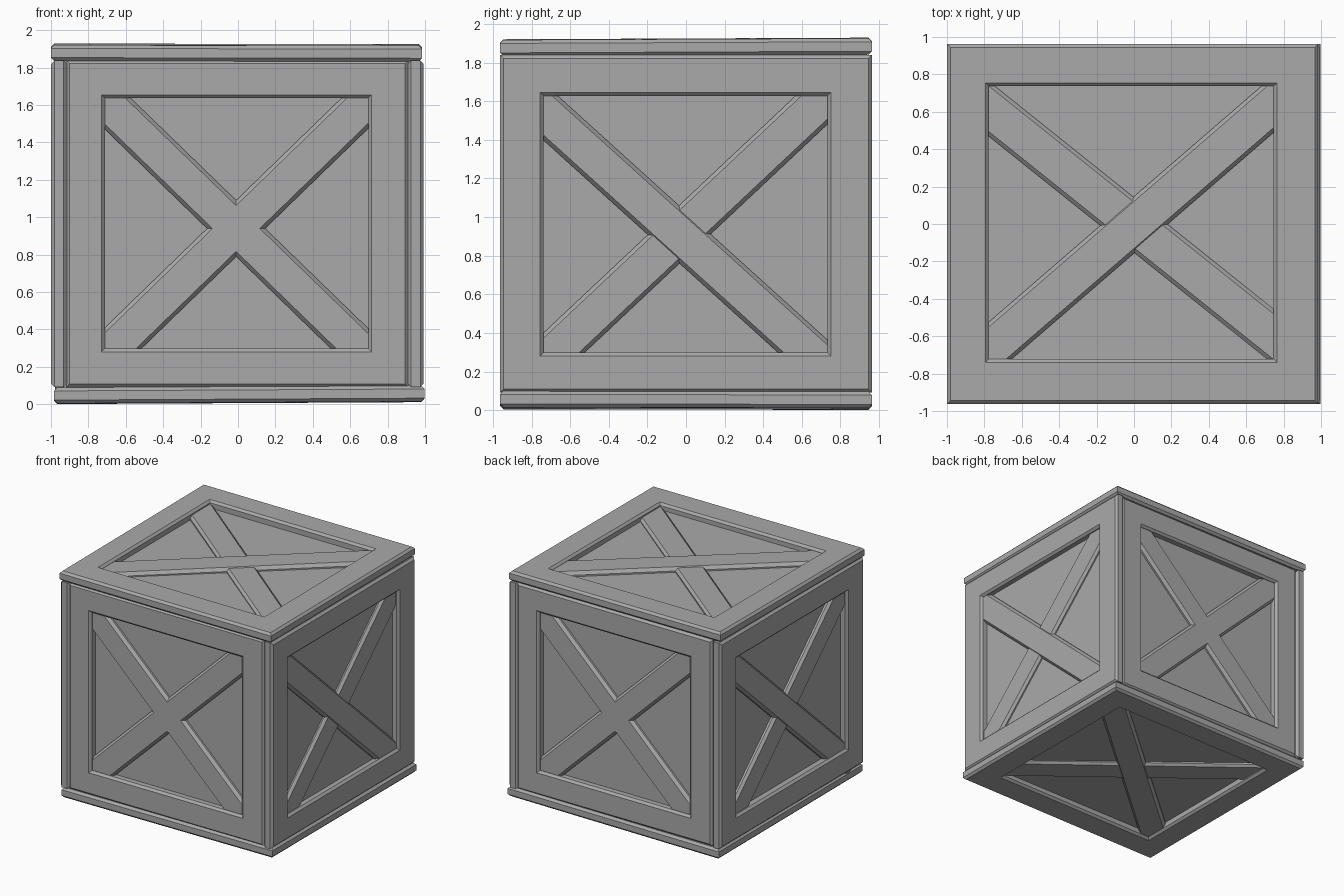
import bpy, bmesh, math
from mathutils import Matrix, Vector

cube = bpy.data.objects.get("Cube")
if cube:
    bpy.data.objects.remove(cube, do_unlink=True)

grey = bpy.data.materials.new("crate_grey")
grey.use_nodes = True
colour = (0.4, 0.4, 0.4, 1)
grey.diffuse_color = colour
grey.node_tree.nodes["Principled BSDF"].inputs["Base Color"].default_value = colour

THICK, CHAMFER, RECESS = 0.085, 0.018, 0.062


def finish(name, bm, matrix):
    bm.transform(matrix)
    bmesh.ops.recalc_face_normals(bm, faces=bm.faces)
    mesh = bpy.data.meshes.new(name)
    bm.to_mesh(mesh)
    bm.free()
    mesh.materials.append(grey)
    obj = bpy.data.objects.new(name, mesh)
    bpy.context.collection.objects.link(obj)
    return obj


def rect_loop(bm, rect, inset, depth):
    u0, v0, u1, v1 = rect
    u0, v0, u1, v1 = u0 + inset, v0 + inset, u1 - inset, v1 - inset
    return [bm.verts.new((u, v, -depth))
            for u, v in ((u0, v0), (u1, v0), (u1, v1), (u0, v1))]


def frame(name, outer, inner, matrix):
    """Chamfered rectangular ring, its face at local z = 0."""
    bm = bmesh.new()
    c = CHAMFER
    loops = [rect_loop(bm, *spec) for spec in (
        (outer, c, THICK), (outer, 0, THICK - c), (outer, 0, c), (outer, c, 0),
        (inner, 0, 0), (inner, c, c), (inner, c, THICK))]
    for a, b in zip(loops, loops[1:] + loops[:1]):
        for i in range(4):
            j = (i + 1) % 4
            bm.faces.new((a[i], a[j], b[j], b[i]))
    return finish(name, bm, matrix)


def brace(name, inner, centre, slope, half, top, matrix):
    """Diagonal board with sloped long edges, ends tucked under the frame."""
    bm = bmesh.new()
    along = Vector((1, slope, 0)).normalized()
    across = Vector((-along.y, along.x, 0))
    mid = Vector((*centre, 0))
    ends = [mid + along * ((u - centre[0]) / along.x + math.copysign(0.12, u))
            for u in (inner[0], inner[2])]
    profile = ((-half, -RECESS - 0.01), (-half, -RECESS + 0.015),
               (0.02 - half, -top), (half - 0.02, -top),
               (half, -RECESS + 0.015), (half, -RECESS - 0.01))
    rings = [[bm.verts.new(e + across * w + Vector((0, 0, d))) for w, d in profile]
             for e in ends]
    n = len(profile)
    for i in range(n):
        j = (i + 1) % n
        bm.faces.new((rings[0][i], rings[0][j], rings[1][j], rings[1][i]))
    for ring in rings:
        bm.faces.new(ring)
    return finish(name, bm, matrix)


def place(u, v, n, origin, tilt_x=0, tilt_y=0):
    axes = Matrix((u, v, n)).transposed().to_4x4()
    tilt = Matrix.Rotation(math.radians(tilt_x), 4, "X") @ \
        Matrix.Rotation(math.radians(tilt_y), 4, "Y")
    return Matrix.Translation(origin) @ tilt @ axes


def side(name, outer, inner, centre, slopes, half, tops, matrix):
    frame(name + "_frame", outer, inner, matrix)
    for label, slope, top in zip(("rising", "falling"), slopes, tops):
        brace(f"{name}_{label}_brace", inner, centre, slope, half, top, matrix)


# Inner box carrying the recessed panels
bm = bmesh.new()
bmesh.ops.create_cube(bm, size=1)
finish("inner_box", bm, Matrix.Translation((0, 0, 0.965))
       @ Matrix.Diagonal((1.87, 1.79, 1.8, 1)))

# Front and back sit between the full-width sides
for name, s in (("front", 1), ("back", -1)):
    side(name, (-0.92, 0.09, 0.912, 1.84), (-0.73, 0.28, 0.715, 1.655),
         (-0.01, 0.94), (0.97, -0.97), 0.108, (0.022, 0.022),
         place((s, 0, 0), (0, 0, 1), (0, -s, 0), (0, -s * 0.957, 0)))

# Left and right sides
for name, s, x in (("left", 1, 0.993), ("right", -1, -0.999)):
    side(name, (-0.962, 0.092, 0.962, 1.838), (-0.755, 0.28, 0.75, 1.645),
         (-0.035, 0.91), (0.94, -0.905), 0.11, (0.027, 0.02),
         place((0, s, 0), (0, 0, 1), (s, 0, 0), (x, 0, 0)))

# Lid and base, slightly crooked
side("lid", (-1, -0.963, 0.985, 0.963), (-0.795, -0.74, 0.765, 0.755),
     (0, -0.005), (0.865, -0.8), 0.115, (0.02, 0.028),
     place((1, 0, 0), (0, 1, 0), (0, 0, 1), (0, 0, 1.923), 0.25, 0.1))
side("base", (-0.983, -0.963, 0.998, 0.963), (-0.775, -0.74, 0.785, 0.755),
     (0, -0.005), (0.865, -0.8), 0.115, (0.02, 0.028),
     place((1, 0, 0), (0, 1, 0), (0, 0, -1), (0, 0, 0.008), -0.1, -0.3))
